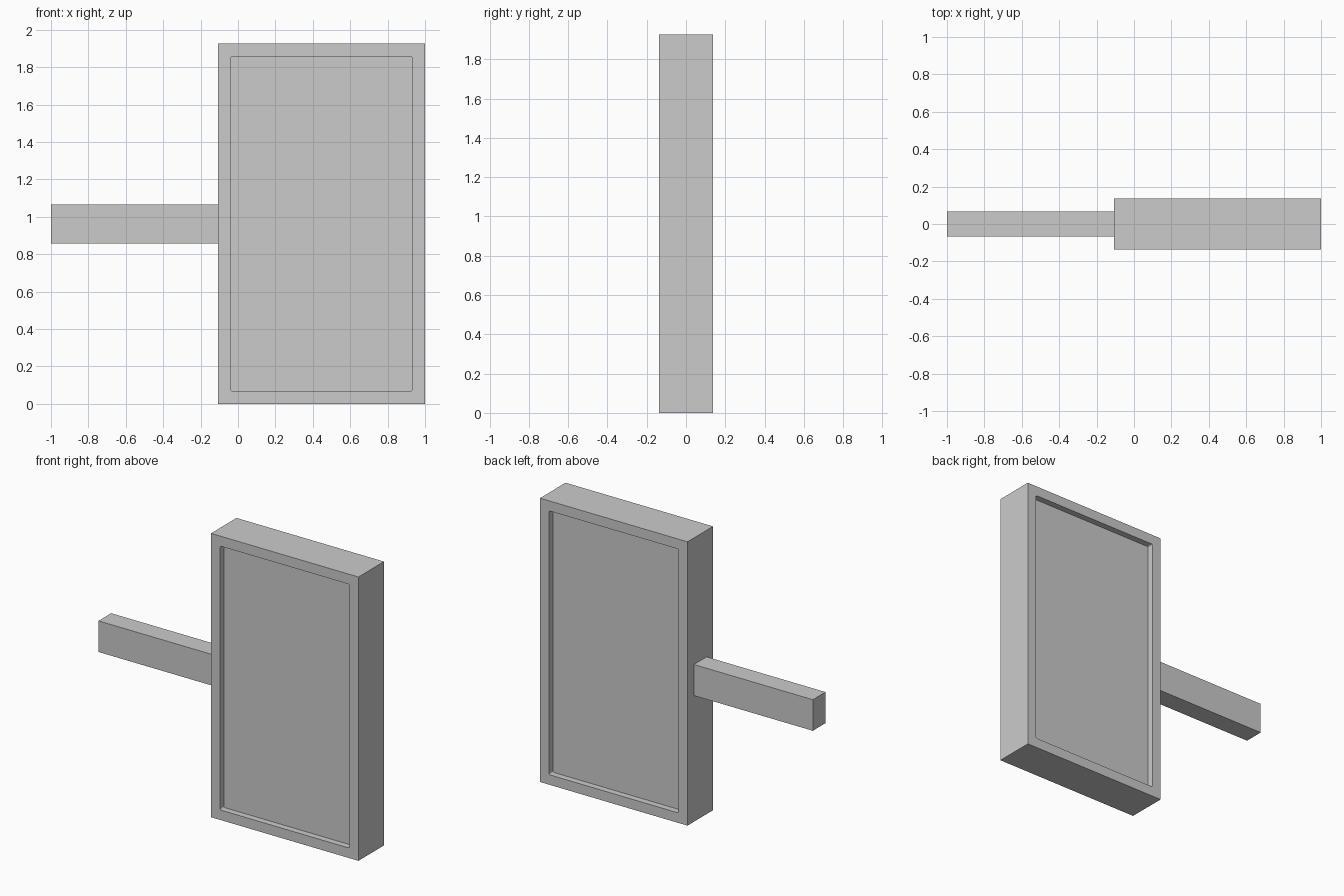
import bpy, bmesh

if "Cube" in bpy.data.objects:
    bpy.data.objects.remove(bpy.data.objects["Cube"])


def box(name, x, y, z, corner=0.0):
    """Box spanning the given (min, max) ranges; corner rounds the edges along y."""
    bm = bmesh.new()
    bmesh.ops.create_cube(bm, size=1)
    for v in bm.verts:
        for i, (lo, hi) in enumerate((x, y, z)):
            v.co[i] = hi if v.co[i] > 0 else lo
    if corner:
        edges = [e for e in bm.edges
                 if abs(e.verts[0].co.y - e.verts[1].co.y) > 1e-4]
        bmesh.ops.bevel(bm, geom=edges, offset=corner, segments=3,
                        profile=0.5, affect='EDGES')
    me = bpy.data.meshes.new(name)
    bm.to_mesh(me)
    bm.free()
    ob = bpy.data.objects.new(name, me)
    bpy.context.collection.objects.link(ob)
    return ob


HALF = 0.137    # half thickness of the panel
RIM = 0.068     # width of the raised rim
DEPTH = 0.043   # depth of the recess on each face
LEFT, TOP = -0.107, 1.926

# Upright panel
panel = box("panel", (LEFT, 1), (-HALF, HALF), (0, TOP))

# Shallow recess on the front and back faces
for name, y in (("front_recess_cutter", (-HALF - 0.1, -HALF + DEPTH)),
                ("back_recess_cutter", (HALF - DEPTH, HALF + 0.1))):
    cutter = box(name, (LEFT + RIM, 1 - RIM), y, (RIM, TOP - RIM), corner=0.01)
    cutter.hide_render = True
    cutter.hide_set(True)
    mod = panel.modifiers.new(name, 'BOOLEAN')
    mod.operation = 'DIFFERENCE'
    mod.solver = 'EXACT'
    mod.object = cutter

# Side arm
box("arm", (-1, LEFT), (-0.068, 0.068), (0.856, 1.067))
